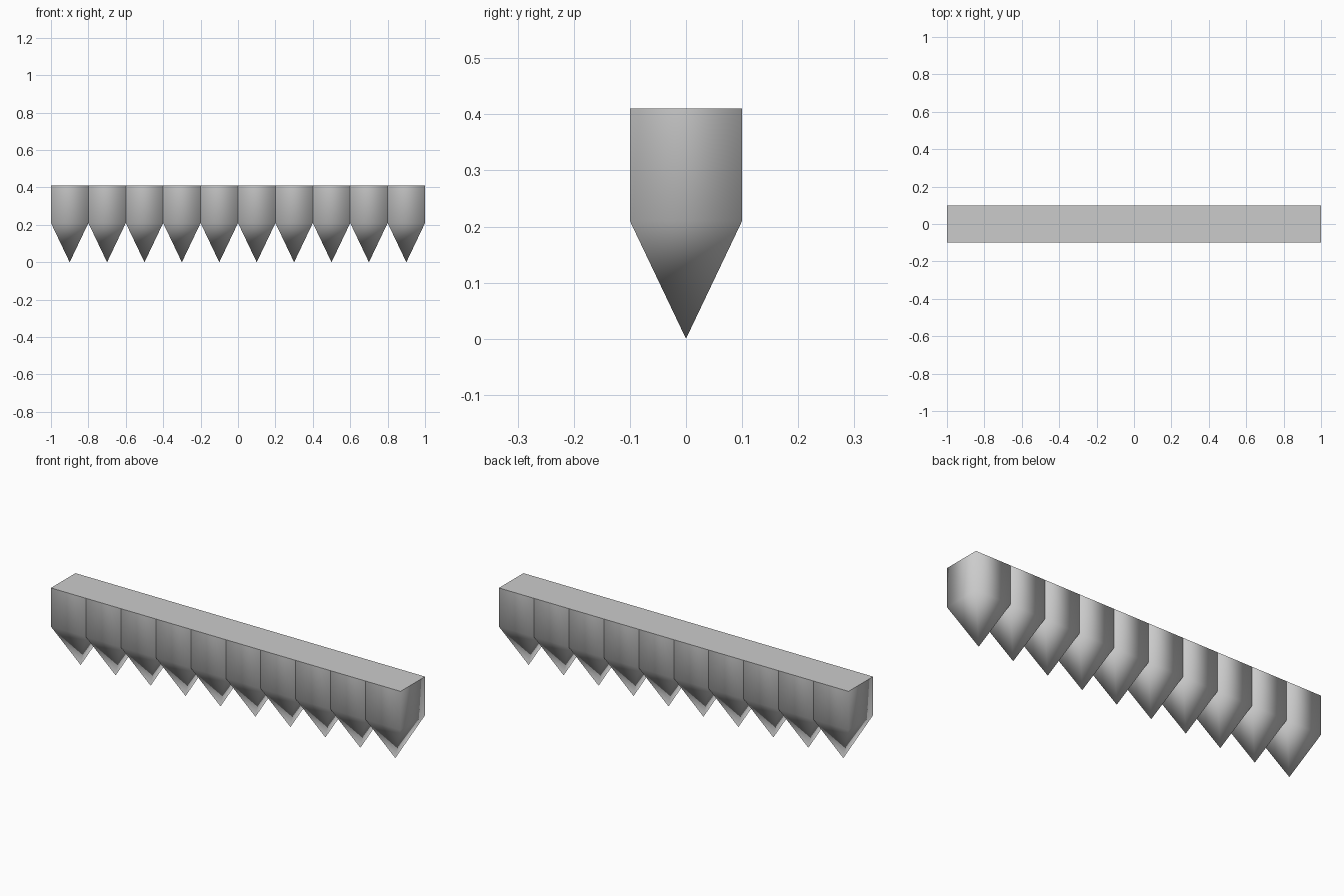
import bpy
import bmesh

if "Cube" in bpy.data.objects:
    bpy.data.objects.remove(bpy.data.objects["Cube"])

COUNT, WIDTH, SHOULDER, TOP = 10, 0.2, 0.21, 0.41
h = WIDTH / 2

# One square stake: block with its underside pulled down to a point
bm = bmesh.new()
bmesh.ops.create_cube(bm, size=1)
for v in bm.verts:
    v.co.x = v.co.x * WIDTH - 1 + h
    v.co.y *= WIDTH
    v.co.z = TOP if v.co.z > 0 else SHOULDER
bm.normal_update()
bottom = next(f for f in bm.faces if f.normal.z < -0.9)
tip = bmesh.ops.poke(bm, faces=[bottom])["verts"][0]
tip.co.z = 0
bm.normal_update()

# Softly shaded sides, crisp flat top
for f in bm.faces:
    f.smooth = f.normal.z < 0.9

mesh = bpy.data.meshes.new("spike_row")
bm.to_mesh(mesh)
bm.free()
row = bpy.data.objects.new("spike_row", mesh)
bpy.context.collection.objects.link(row)

# Repeat the stake side by side into a toothed bar
arr = row.modifiers.new("repeat", 'ARRAY')
arr.count = COUNT
arr.use_relative_offset = False
arr.use_constant_offset = True
arr.constant_offset_displace = (WIDTH, 0, 0)
